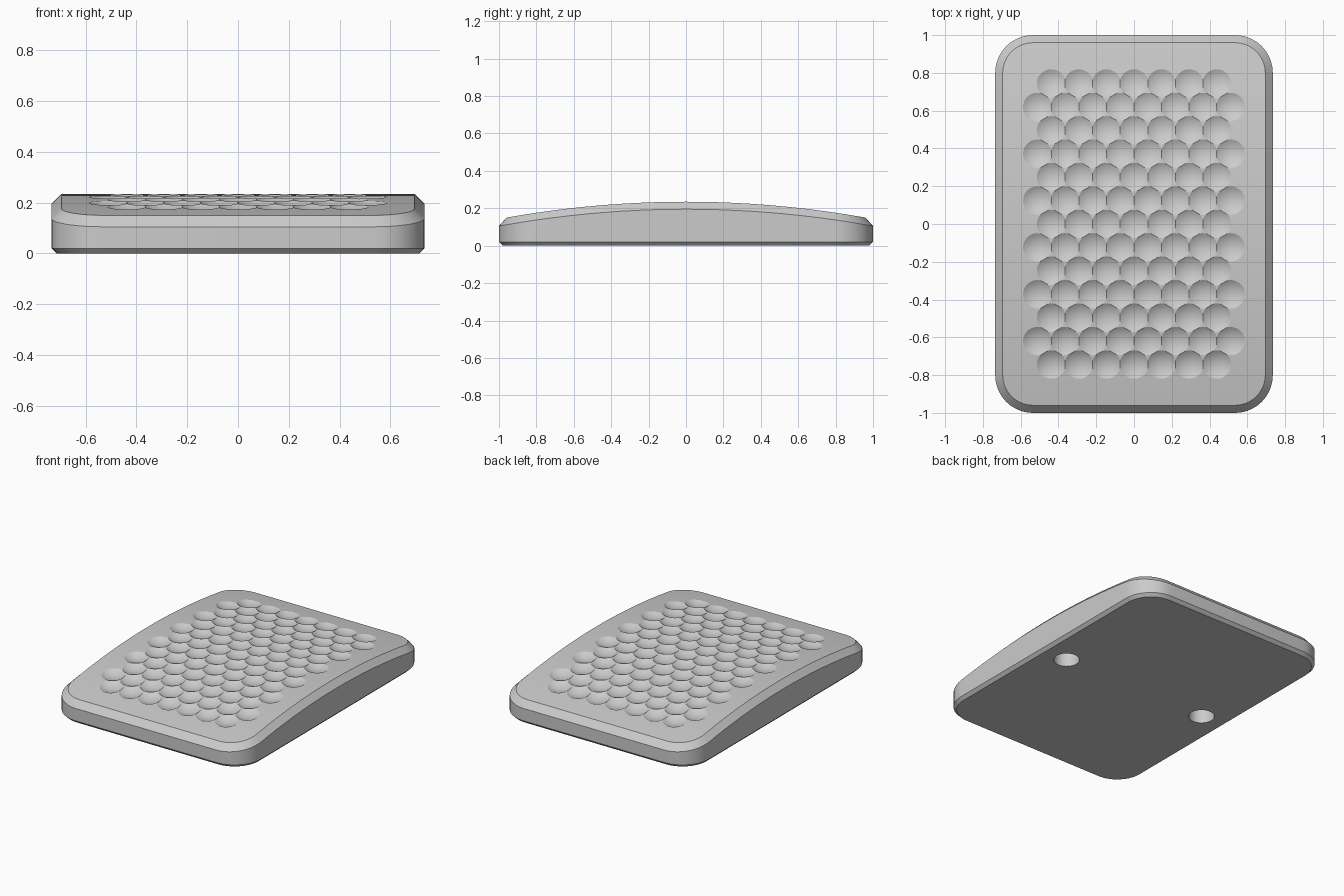
import bpy, bmesh, math
from mathutils import Matrix, Vector

if "Cube" in bpy.data.objects:
    bpy.data.objects.remove(bpy.data.objects["Cube"])

HALF_X, HALF_Y, CORNER = 0.735, 1.0, 0.2

grey = bpy.data.materials.new("light_grey")
grey.diffuse_color = (0.6, 0.6, 0.6, 1)
grey.use_nodes = True
grey.node_tree.nodes["Principled BSDF"].inputs["Base Color"].default_value = grey.diffuse_color


def crown(y):
    """Height of the arched top surface."""
    return 0.235 - 0.092 * y * y


def make_object(name, bm):
    bmesh.ops.recalc_face_normals(bm, faces=bm.faces)
    mesh = bpy.data.meshes.new(name)
    bm.to_mesh(mesh)
    bm.free()
    mesh.materials.append(grey)
    ob = bpy.data.objects.new(name, mesh)
    bpy.context.collection.objects.link(ob)
    return ob


def half_outline(inset, corner_steps=10, side_steps=28):
    """Right half of a rounded rectangle, from front to back."""
    cx, cy, r = HALF_X - CORNER, HALF_Y - CORNER, CORNER - inset
    pts = []
    for i in range(corner_steps + 1):
        a = math.radians(-90 + 90 * i / corner_steps)
        pts.append((cx + r * math.cos(a), -cy + r * math.sin(a)))
    for i in range(1, side_steps):
        pts.append((cx + r, -cy + 2 * cy * i / side_steps))
    return pts + [(x, -y) for x, y in reversed(pts[:corner_steps + 1])]


# Body: stacked outlines with a lower and an upper chamfer, arched on top
bm = bmesh.new()
levels = [(0.02, lambda y: 0.0), (0.0, lambda y: 0.02),
          (0.0, lambda y: 0.195 - 0.09 * y * y), (0.04, crown)]
rings = []
for inset, height in levels:
    half = half_outline(inset)
    loop = half + [(-x, y) for x, y in reversed(half)]
    rings.append([bm.verts.new((x, y, height(y))) for x, y in loop])
n = len(rings[0])
for low, high in zip(rings, rings[1:]):
    for i in range(n):
        j = (i + 1) % n
        bm.faces.new((low[i], low[j], high[j], high[i]))
bm.faces.new(rings[0])
top = rings[-1]
for i in range(n // 2 - 1):
    bm.faces.new((top[i], top[i + 1], top[n - 2 - i], top[n - 1 - i]))
pad = make_object("pad_body", bm)

# Dimples: staggered rows of shallow round cuts, in three groups that never overlap
PITCH_X, PITCH_Y, RIM = 0.146, 0.124, 0.0765
SLOPE = math.radians(32)
RADIUS = RIM / math.sin(SLOPE)
SEGMENTS, STEPS = 32, 9
CAP = math.radians(50)


def add_cap(bm, centre):
    """Closed lower part of a sphere."""
    pole = bm.verts.new(centre + Vector((0, 0, -RADIUS)))
    previous = None
    for s in range(1, STEPS + 1):
        a = CAP * s / STEPS
        ring = [bm.verts.new(centre + RADIUS * Vector((
            math.sin(a) * math.cos(2 * math.pi * (k + 0.37) / SEGMENTS),
            math.sin(a) * math.sin(2 * math.pi * (k + 0.37) / SEGMENTS),
            -math.cos(a)))) for k in range(SEGMENTS)]
        for k in range(SEGMENTS):
            m = (k + 1) % SEGMENTS
            if previous is None:
                bm.faces.new((pole, ring[m], ring[k]))
            else:
                bm.faces.new((previous[k], previous[m], ring[m], ring[k]))
        previous = ring
    bm.faces.new(previous)


groups = [bmesh.new() for _ in range(3)]
for row in range(-6, 7):
    count = 7 if row % 2 == 0 else 8
    for k in range(count):
        column = k - (count - 1) / 2
        x, y = column * PITCH_X, row * PITCH_Y
        normal = Vector((0, 0.184 * y, 1)).normalized()
        centre = Vector((x, y, crown(y))) + normal * RADIUS * math.cos(SLOPE)
        add_cap(groups[round(column - row * 1.5) % 3], centre)
cutters = [make_object("dimple_cutter_%d" % i, g) for i, g in enumerate(groups)]

# Mounting holes: two blind round holes in the underside
bm = bmesh.new()
for side in (-1, 1):
    bmesh.ops.create_cone(bm, cap_ends=True, segments=40, radius1=0.08, radius2=0.08,
                          depth=0.28, matrix=Matrix.Translation((side * 0.548, 0, 0)))
cutters.append(make_object("hole_cutter", bm))

# Cut everything, then drop the cutters
for cutter in cutters:
    cutter.hide_render = True
    mod = pad.modifiers.new(cutter.name, 'BOOLEAN')
    mod.operation = 'DIFFERENCE'
    mod.solver = 'EXACT'
    mod.object = cutter
graph = bpy.context.evaluated_depsgraph_get()
result = bpy.data.meshes.new_from_object(pad.evaluated_get(graph))
pad.modifiers.clear()
pad.data = result
for cutter in cutters:
    bpy.data.objects.remove(cutter)
result.materials.clear()
result.materials.append(grey)
result.polygons.foreach_set("material_index", [0] * len(result.polygons))

# Smooth shading with crisp chamfers and rims
bpy.ops.object.select_all(action='DESELECT')
pad.select_set(True)
bpy.context.view_layer.objects.active = pad
bpy.ops.object.shade_smooth_by_angle(angle=math.radians(25))
